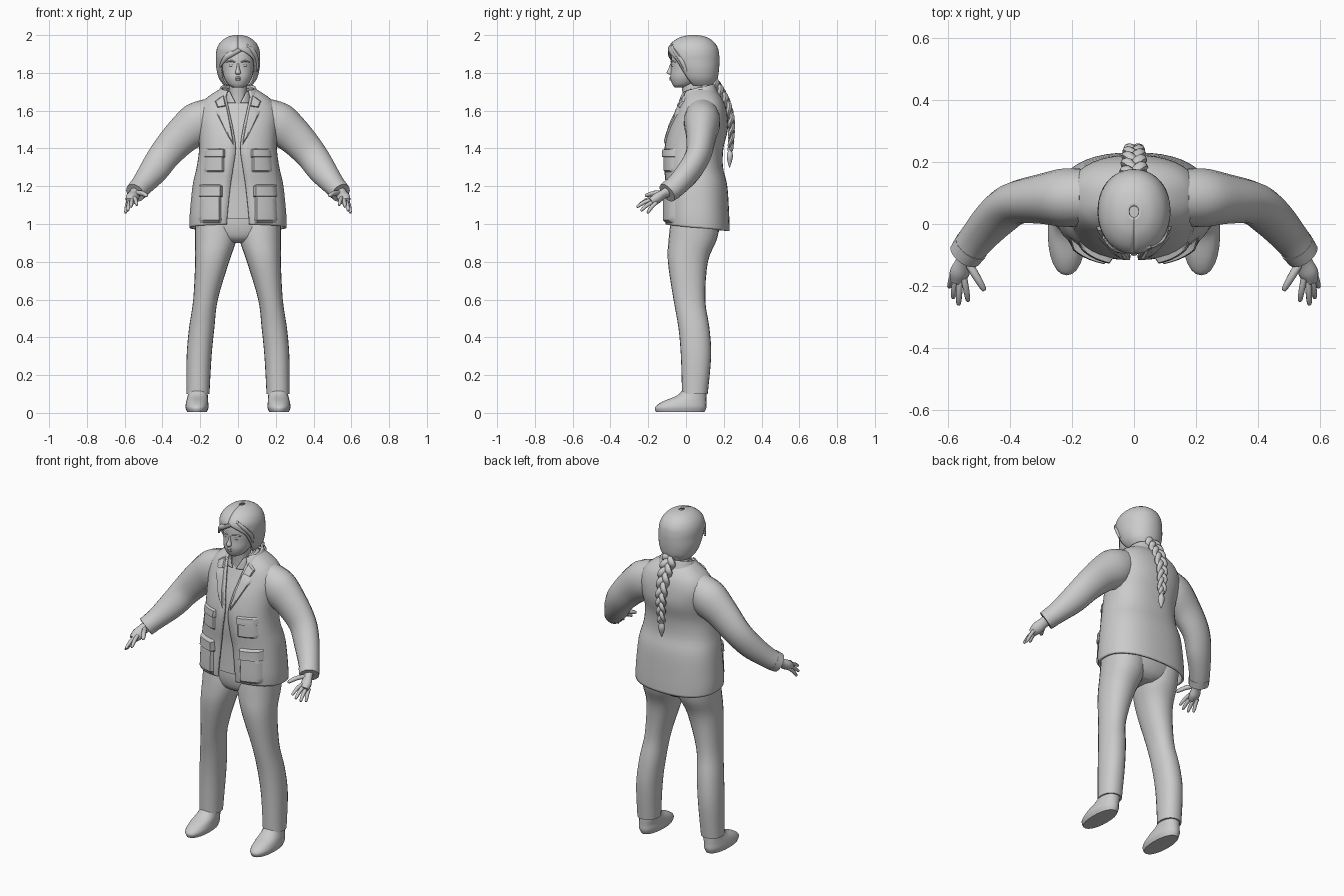
import bpy, bmesh, math
from mathutils import Vector

if "Cube" in bpy.data.objects:
    bpy.data.objects.remove(bpy.data.objects["Cube"])

grey = bpy.data.materials.new("plain_grey")
grey.use_nodes = True
grey.diffuse_color = (0.6, 0.6, 0.6, 1)
grey.node_tree.nodes["Principled BSDF"].inputs["Base Color"].default_value = grey.diffuse_color


def spline(rows, k=4):
    """Smooth in-between rows through the given key rows."""
    out = []
    for i in range(len(rows) - 1):
        p = [rows[max(i - 1, 0)], rows[i], rows[i + 1], rows[min(i + 2, len(rows) - 1)]]
        for j in range(k):
            t = j / k
            out.append([b + t / 2 * (c - a + t * (2*a - 5*b + 4*c - d + t * (3*(b - c) + d - a)))
                        for a, b, c, d in zip(*p)])
    return out + [list(rows[-1])]


def finish(name, rings, closed=True, caps=True, mirror=False, thick=0, angle=50):
    """Skin a list of point rings into one smooth object."""
    bm = bmesh.new()
    vs = [[bm.verts.new(p) for p in r] for r in rings]
    n = len(vs[0])
    for a, b in zip(vs, vs[1:]):
        for i in range(n if closed else n - 1):
            j = (i + 1) % n
            bm.faces.new((a[i], a[j], b[j], b[i]))
    if closed and caps:
        bm.faces.new(vs[0][::-1])
        bm.faces.new(vs[-1])
    bmesh.ops.recalc_face_normals(bm, faces=bm.faces)
    me = bpy.data.meshes.new(name)
    bm.to_mesh(me)
    bm.free()
    ob = bpy.data.objects.new(name, me)
    bpy.context.collection.objects.link(ob)
    me.materials.append(grey)
    if mirror:
        ob.modifiers.new("mirror", 'MIRROR')
    if thick:
        s = ob.modifiers.new("cloth", 'SOLIDIFY')
        s.thickness, s.offset = thick, 0
    bpy.ops.object.select_all(action='DESELECT')
    ob.select_set(True)
    bpy.context.view_layer.objects.active = ob
    bpy.ops.object.shade_smooth_by_angle(angle=math.radians(angle))
    return ob


def power(v, e):
    return math.copysign(abs(v) ** (2 / e), v)


def stack(name, rows, n=24, e=2.2, k=4, **kw):
    """Horizontal rings; rows are x, y, z, half width, half depth."""
    ang = [2 * math.pi * i / n for i in range(n)]
    return finish(name, [[(x + rx * power(math.cos(a), e), y + ry * power(math.sin(a), e), z)
                          for a in ang] for x, y, z, rx, ry in spline(rows, k)], **kw)


def tube(name, rows, n=14, k=4, **kw):
    """Rings square to a path; rows are x, y, z, radius, depth radius."""
    rows = spline(rows, k)
    pts = [Vector(r[:3]) for r in rows]
    rings = []
    for i, r in enumerate(rows):
        t = (pts[min(i + 1, len(pts) - 1)] - pts[max(i - 1, 0)]).normalized()
        u = Vector((0, 1, 0))
        u = (u - u.dot(t) * t).normalized()
        v = t.cross(u)
        rings.append([pts[i] + v * r[3] * math.cos(a) + u * r[4] * math.sin(a)
                      for a in (2 * math.pi * j / n for j in range(n))])
    return finish(name, rings, **kw)


def open_shell(name, rows, e=2.4, n=40, hem=0, rise=0, **kw):
    """Wrap open at the front; rows are z, half width, y, half depth, half gap."""
    rows = spline(rows)
    rings = []
    for i, (z, rx, cy, ry, gap) in enumerate(rows):
        d = math.acos(min(0.99, (max(gap, 0) / rx) ** (e / 2)))
        start, end = -d, math.pi + d
        f = i / (len(rows) - 1)
        tilt = hem * max(0, 1 - 4 * f) + rise * f
        rings.append([(rx * power(math.cos(a), e), cy + ry * power(math.sin(a), e),
                       z + tilt * math.sin(a))
                      for a in (start + (end - start) * j / n for j in range(n + 1))])
    return finish(name, rings, closed=False, **kw)


# Jacket body
coat = [(0.98, .25, .06, .165, .06), (1.05, .25, .058, .165, .055), (1.2, .235, .055, .158, .04),
        (1.3, .213, .04, .15, .025), (1.4, .2, .042, .15, .012), (1.5, .205, .065, .15, .025),
        (1.58, .21, .08, .132, .042), (1.64, .185, .085, .112, .055),
        (1.68, .14, .085, .088, .062), (1.71, .09, .08, .065, .058)]
open_shell("jacket_body", coat, hem=-.018, thick=.012)
open_shell("jacket_collar", [(1.66, .12, .075, .1, .07), (1.69, .105, .072, .09, .062),
                             (1.72, .088, .072, .078, .055)], rise=.022, thick=.012)
fine = spline(coat, 8)


def coat_y(x, z):
    """Front surface of the jacket at x, z."""
    r = min(fine, key=lambda q: abs(q[0] - z))
    return r[2] - r[3] * (1 - min(abs(x) / r[1], .99) ** 2.4) ** (1 / 2.4)


def panel(name, corners, puff, m=8, mirror=True):
    """Padded patch on the jacket front; corners as x, z anticlockwise from bottom."""
    a, b, c, d = [Vector(p) for p in corners]
    rings = []
    for i in range(m + 1):
        row = []
        for j in range(m + 1):
            p = a.lerp(b, j / m).lerp(d.lerp(c, j / m), i / m)
            edge = i in (0, m) or j in (0, m)
            row.append((p.x, coat_y(p.x, p.y) - (0 if edge else puff), p.y))
        rings.append(row)
    finish(name, rings, closed=False, mirror=mirror, angle=35)


panel("lower_pocket", [(.085, 1.0), (.215, 1.0), (.205, 1.17), (.085, 1.17)], .024)
panel("lower_pocket_flap", [(.078, 1.14), (.215, 1.14), (.208, 1.21), (.08, 1.21)], .033)
panel("chest_pocket", [(.07, 1.27), (.19, 1.27), (.18, 1.38), (.07, 1.38)], .016)
panel("chest_pocket_flap", [(.065, 1.35), (.185, 1.35), (.18, 1.4), (.065, 1.4)], .024)
panel("lapel", [(.018, 1.4), (.05, 1.46), (.125, 1.6), (.058, 1.65)], .016)
panel("upper_lapel", [(.06, 1.62), (.11, 1.615), (.125, 1.65), (.075, 1.69)], .02)

# Shirt and neck
stack("shirt", [(0, y, z, rx * .92, ry - .014) for z, rx, y, ry, g in
                [(1.03,) + coat[1][1:]] + coat[2:]], e=2.4)
open_shell("shirt_collar", [(1.64, .075, .05, .085, .012), (1.68, .066, .045, .075, .03),
                            (1.71, .058, .042, .064, .042)], rise=.015, thick=.008)
stack("neck", [(0, .045, 1.6, .055, .06), (0, .035, 1.68, .047, .052), (0, .03, 1.78, .05, .06)])

# Sleeves
tube("sleeve", [(.13, .085, 1.59, .085, .085), (.21, .085, 1.535, .112, .096),
                (.3, .08, 1.463, .097, .08), (.385, .066, 1.37, .084, .068),
                (.445, .02, 1.285, .076, .064), (.505, -.045, 1.21, .06, .058),
                (.54, -.09, 1.172, .053, .055)], n=18, mirror=True)
tube("cuff", [(.525, -.072, 1.187, .057, .059), (.545, -.1, 1.165, .054, .055)],
     n=18, mirror=True)

# Hands: palm, four fingers and a thumb
tube("palm", [(.535, -.09, 1.175, .03, .028), (.548, -.12, 1.158, .03, .022),
              (.562, -.155, 1.135, .034, .027), (.57, -.185, 1.118, .024, .02)], mirror=True)
fingers = {"index_finger": ((.548, -.175, 1.14), (.535, -.25, 1.1)),
           "middle_finger": ((.562, -.178, 1.13), (.566, -.262, 1.09)),
           "ring_finger": ((.574, -.17, 1.12), (.584, -.24, 1.07)),
           "little_finger": ((.582, -.155, 1.115), (.596, -.205, 1.058)),
           "thumb": ((.535, -.125, 1.165), (.482, -.215, 1.15))}
for name, (root, tip) in fingers.items():
    a, b = Vector(root), Vector(tip)
    mid = a.lerp(b, .5) + Vector((0, 0, .006))
    r = .013 if name == "thumb" else .0105
    tube(name, [(*a, r, r), (*mid, r, r), (*a.lerp(b, .92), r * .75, r * .75),
                (*b, r * .3, r * .3)], n=8, k=2, mirror=True)

# Trousers
stack("trouser_seat", [(0, .045, .9, .06, .08), (0, .045, .93, .17, .115),
                       (0, .05, 1.0, .215, .135), (0, .05, 1.1, .2, .13)])
stack("trouser_leg", [(.118, .05, 1.02, .11, .13), (.118, .036, .92, .11, .128),
                      (.137, .01, .8, .09, .106), (.172, .018, .6, .065, .084),
                      (.192, .042, .45, .067, .082), (.206, .053, .3, .066, .08),
                      (.212, .047, .1, .061, .068)], mirror=True)

# Shoes
stack("shoe", [(.217, -.03, .004, .052, .128), (.217, -.028, .03, .061, .136),
               (.216, -.008, .06, .058, .116), (.213, .03, .092, .053, .078),
               (.212, .048, .13, .05, .058)], mirror=True)

# Head and face
stack("head", [(0, -.03, 1.722, .025, .03), (0, -.016, 1.738, .052, .056),
               (0, .003, 1.775, .074, .086), (0, .02, 1.82, .084, .1),
               (0, .03, 1.87, .09, .11), (0, .035, 1.92, .088, .108), (0, .035, 1.96, .07, .08)])
stack("nose", [(0, -.075, 1.792, .012, .016), (0, -.084, 1.801, .015, .019),
               (0, -.078, 1.825, .008, .014), (0, -.073, 1.85, .006, .01)], n=12)
for name, z, w in (("upper_lip", 1.775, .024), ("lower_lip", 1.765, .02)):
    tube(name, [(-w, -.07, z - .001, .002, .002), (0, -.083, z, .0055, .006),
                (w, -.07, z - .001, .002, .002)], n=8)
tube("eye", [(.02, -.073, 1.838, .002, .002), (.036, -.069, 1.84, .007, .007),
             (.054, -.056, 1.838, .002, .002)], n=8, mirror=True)
tube("brow", [(.014, -.078, 1.856, .003, .004), (.036, -.074, 1.863, .005, .006),
              (.062, -.054, 1.857, .002, .003)], n=8, mirror=True)

# Hair: cap framing the face, swept fringe
open_shell("hair", [(1.735, .07, .075, .07, .062), (1.77, .096, .065, .098, .082),
                    (1.82, .11, .055, .116, .086), (1.87, .113, .043, .13, .08),
                    (1.9, .113, .04, .131, .05), (1.93, .107, .037, .128, 0),
                    (1.96, .09, .038, .108, 0), (1.985, .058, .04, .07, 0),
                    (1.997, .015, .04, .018, 0)], e=2.1, thick=.008)
for i in range(4):
    s = i * .012
    tube("fringe_lock", [(.055 - s, -.07, 1.945, .008, .008), (.01 - s, -.084, 1.925 - s / 2, .015, .01),
                         (-.045 - s / 2, -.078, 1.9 - s / 2, .014, .01),
                         (-.085 - s / 3, -.042, 1.868 - s, .005, .006)], n=8)
tube("side_lock", [(.045, -.075, 1.945, .006, .008), (.08, -.058, 1.91, .014, .01),
                   (.1, -.02, 1.86, .012, .012), (.1, .0, 1.81, .006, .008)], n=8)

# Braid: three crossing strands down the back, tie and tuft
spine = spline([(.14, 1.76), (.178, 1.71), (.215, 1.64), (.238, 1.55), (.24, 1.47), (.235, 1.39)], 10)
for s in range(3):
    rows = []
    for i, (y, z) in enumerate(spine):
        f = i / (len(spine) - 1)
        w = 1 - .5 * f
        a = f * 4 * math.pi * 1.3 + s * 2 * math.pi / 3
        rows.append((.03 * w * math.sin(a), y + .013 * w * math.sin(2 * a), z, .022 * w, .018 * w))
    tube("braid_strand", rows, n=8, k=1)
tube("braid_tie", [(0, .235, 1.405, .015, .015), (0, .234, 1.385, .014, .014)], n=10)
tube("braid_tuft", [(0, .234, 1.39, .01, .01), (0, .232, 1.36, .02, .017),
                    (0, .231, 1.33, .013, .012), (0, .231, 1.3, .002, .002)], n=10)
